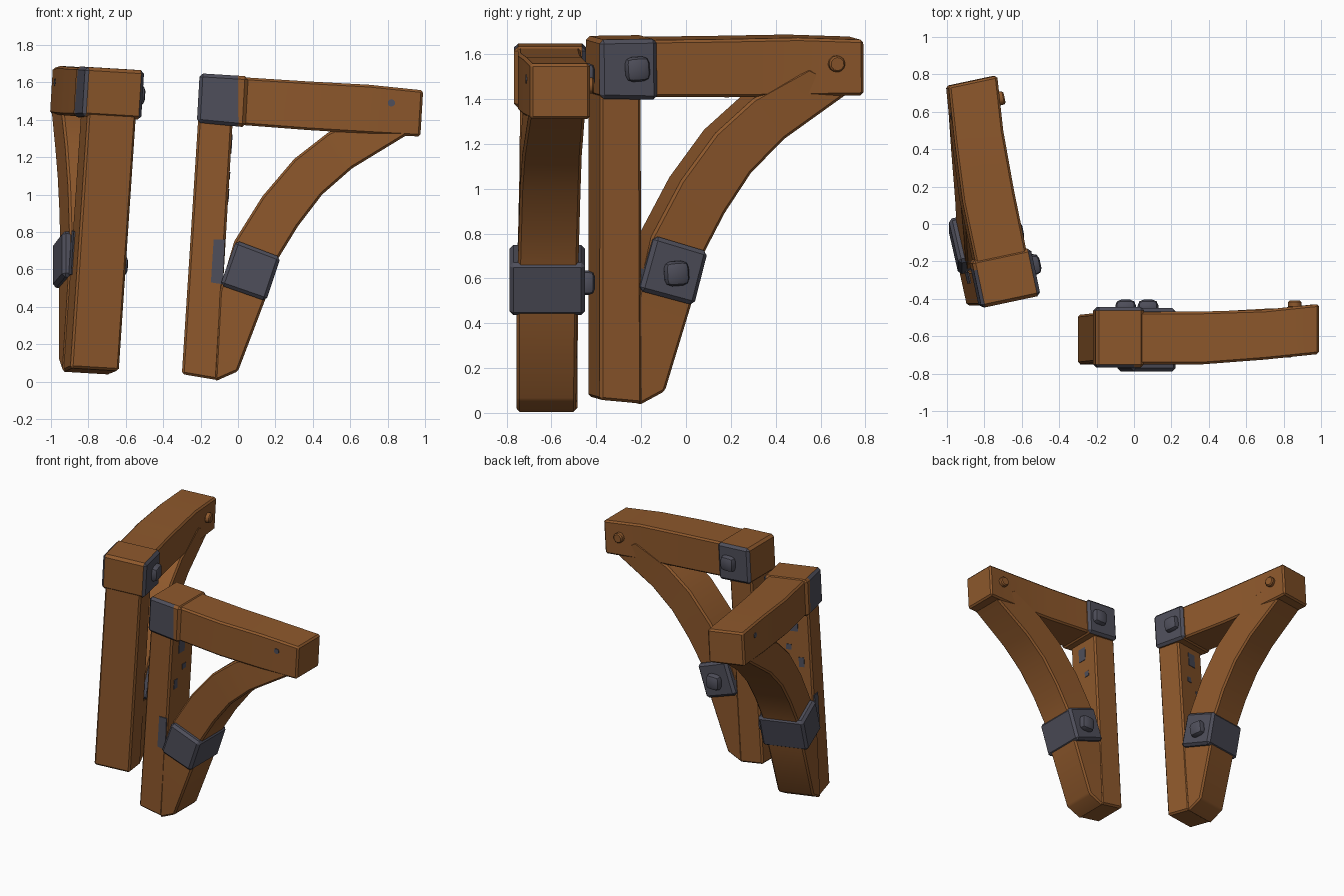
import bpy, bmesh
from math import radians
from mathutils import Matrix, Vector

if "Cube" in bpy.data.objects:
    bpy.data.objects.remove(bpy.data.objects["Cube"], do_unlink=True)


def material(name, rgb):
    m = bpy.data.materials.new(name)
    m.use_nodes = True
    m.diffuse_color = (*rgb, 1)
    bsdf = next(n for n in m.node_tree.nodes if n.type == 'BSDF_PRINCIPLED')
    bsdf.inputs["Base Color"].default_value = (*rgb, 1)
    bsdf.inputs["Roughness"].default_value = 0.8
    return m


WOOD = material("brown wood", (0.27, 0.098, 0.025))
IRON = material("grey iron", (0.077, 0.077, 0.103))

# Second bracket: swapped, turned and tilted about its head block
HEAD = Vector((-0.08, -0.605, 1.505))
SWAP = Matrix(((0, 1, 0, 0), (1, 0, 0, 0), (0, 0, 1, 0), (0, 0, 0, 1)))
TURN = (Matrix.Rotation(radians(4.2), 4, 'Y') @ Matrix.Rotation(radians(3.6), 4, 'X')
        @ Matrix.Rotation(radians(12), 4, 'Z'))
SECOND = (Matrix.Translation((-0.69, -0.285, 1.54)) @ TURN @ SWAP
          @ Matrix.Translation(-HEAD))
PLACES = {"front": Matrix.Identity(4), "side": SECOND}


def finish(bm, name, mats):
    """Make one object per bracket from the same part."""
    bmesh.ops.recalc_face_normals(bm, faces=bm.faces)
    for side, matrix in PLACES.items():
        part = bm.copy()
        part.transform(matrix)
        if matrix.determinant() < 0:
            bmesh.ops.reverse_faces(part, faces=part.faces)
        mesh = bpy.data.meshes.new(side + "_" + name)
        part.to_mesh(mesh)
        part.free()
        for m in mats:
            mesh.materials.append(m)
        ob = bpy.data.objects.new(side + "_" + name, mesh)
        bpy.context.collection.objects.link(ob)
        bpy.ops.object.select_all(action='DESELECT')
        ob.select_set(True)
        bpy.context.view_layer.objects.active = ob
        bpy.ops.object.shade_smooth_by_angle(angle=radians(25))
    bm.free()


def loft(sections):
    """Join rectangular sections: (x, z) inner, (x, z) outer, y front, y back."""
    bm = bmesh.new()
    rings = []
    for (xa, za), (xb, zb), y0, y1 in sections:
        rings.append([bm.verts.new(p) for p in
                      ((xa, y0, za), (xb, y0, zb), (xb, y1, zb), (xa, y1, za))])
    for a, b in zip(rings, rings[1:]):
        for i in range(4):
            j = (i + 1) % 4
            bm.faces.new((a[i], a[j], b[j], b[i]))
    bm.faces.new(rings[0])
    bm.faces.new(rings[-1])
    bmesh.ops.recalc_face_normals(bm, faces=bm.faces)
    return bm


def soften(bm, width, segments=1):
    edges = [e for e in bm.edges if e.calc_face_angle(0) > 0.6]
    bmesh.ops.bevel(bm, geom=edges, offset=width, segments=segments,
                    profile=0.5, affect='EDGES', clamp_overlap=True)
    bm.normal_update()


# Timber: leaning post, bent beam and curved brace
timber = {
    "post": [((-0.30, 0.04), (-0.11, 0.008), -0.75, -0.485),
             ((-0.21, 1.45), (-0.025, 1.45), -0.74, -0.475)],
    "beam": [((-0.02, 1.63), (-0.02, 1.375), -0.75, -0.47),
             ((0.37, 1.605), (0.37, 1.345), -0.75, -0.468),
             ((0.70, 1.587), (0.70, 1.325), -0.725, -0.458),
             ((0.99, 1.557), (0.975, 1.31), -0.695, -0.428)],
    "brace": [((-0.125, 0.0), (0.0, 0.055), -0.755, -0.49),
              ((-0.10, 0.48), (0.15, 0.45), -0.755, -0.485),
              ((-0.02, 0.75), (0.21, 0.65), -0.75, -0.48),
              ((0.13, 0.99), (0.32, 0.83), -0.745, -0.475),
              ((0.30, 1.19), (0.45, 1.00), -0.74, -0.47),
              ((0.48, 1.33), (0.61, 1.14), -0.73, -0.465),
              ((0.74, 1.45), (0.93, 1.335), -0.70, -0.45)],
}
for name, sections in timber.items():
    bm = loft(sections)
    soften(bm, 0.012)
    finish(bm, name, [WOOD])

# Head block: wood with iron cheeks, the front cheek stopping short
bm = loft([((-0.22, 1.385), (0.04, 1.36), -0.768, -0.445),
           ((-0.205, 1.648), (0.055, 1.632), -0.768, -0.445)])
bmesh.ops.bisect_plane(bm, geom=bm.verts[:] + bm.edges[:] + bm.faces[:],
                       plane_co=(0, 0, 0), plane_no=(1, 0, 0))
soften(bm, 0.018)
for f in bm.faces:
    c = f.calc_center_median()
    if abs(f.normal.y) > 0.5 and (c.y > HEAD.y or c.x < 0):
        f.material_index = 1
finish(bm, "head_block", [WOOD, IRON])

# Iron strap round the brace
bm = loft([((-0.095, 0.515), (0.15, 0.43), -0.788, -0.45),
           ((-0.01, 0.755), (0.228, 0.665), -0.788, -0.45)])
soften(bm, 0.018)
finish(bm, "brace_strap", [IRON])

# Rounded square bolts on the inner side
for name, x, z in (("head_bolt", -0.045, 1.505), ("strap_bolt", 0.075, 0.58)):
    bm = bmesh.new()
    bmesh.ops.create_cube(bm, size=1, matrix=Matrix.Translation((x, -0.445, z))
                          @ Matrix.Diagonal((0.11, 0.08, 0.11, 1)))
    soften(bm, 0.03, 2)
    finish(bm, name, [IRON])

# Pegs near the beam tip: wooden at the back, a small iron one in front
for name, x, y, z, r, mat in (("wood_peg", 0.86, -0.43, 1.46, 0.038, WOOD),
                              ("iron_pin", 0.82, -0.711, 1.49, 0.02, IRON)):
    bm = bmesh.new()
    bmesh.ops.create_cone(bm, cap_ends=True, segments=10, radius1=r, radius2=r,
                          depth=0.04 if mat == WOOD else 0.008,
                          matrix=Matrix.Translation((x, y, z))
                          @ Matrix.Rotation(radians(90), 4, 'X'))
    if mat == WOOD:
        soften(bm, 0.008)
    finish(bm, name, [mat])

# Thin grey stains on the post
finish(loft([((-0.145, 0.53), (-0.08, 0.52), -0.752, -0.744),
             ((-0.13, 0.76), (-0.07, 0.76), -0.752, -0.744)]), "post_stain", [IRON])
for i, (z, h, y, w) in enumerate(((1.22, 0.10, -0.62, 0.07), (1.08, 0.04, -0.58, 0.04),
                                  (0.96, 0.07, -0.67, 0.04))):
    ring = []
    for zz in (z, z + h):
        x = -0.11 + 0.059 * zz
        ring.append(((x - 0.004, zz), (x + 0.003, zz), y - w / 2, y + w / 2))
    finish(loft(ring), f"inner_stain_{i + 1}", [IRON])
